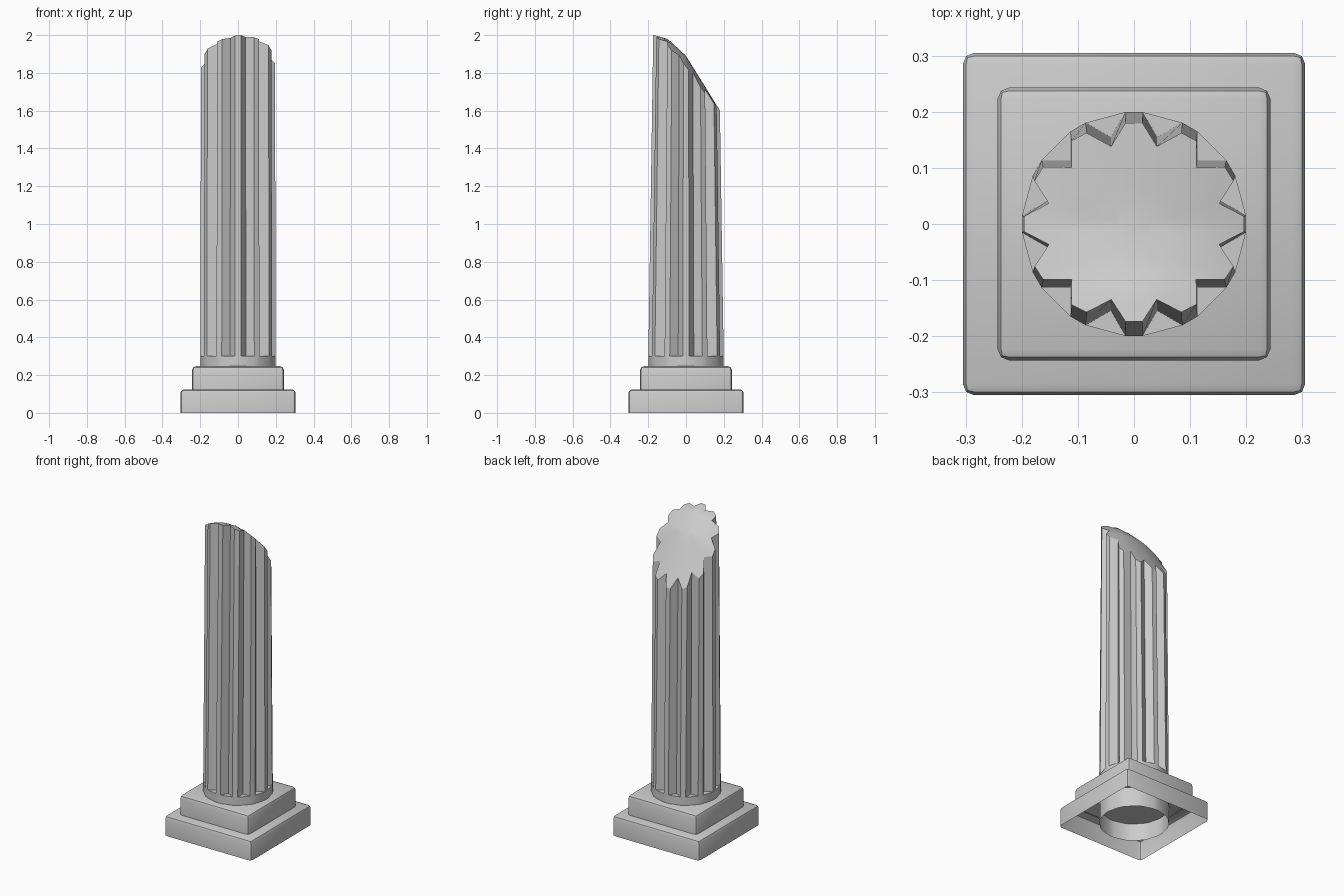
import bpy, bmesh, math

cube = bpy.data.objects.get("Cube")
if cube:
    bpy.data.objects.remove(cube, do_unlink=True)

stone = bpy.data.materials.new("grey stone")
stone.use_nodes = True
GREY = (0.6, 0.6, 0.6, 1)
stone.diffuse_color = GREY
stone.node_tree.nodes["Principled BSDF"].inputs["Base Color"].default_value = GREY

FLUTES = 12
RADIUS, GROOVE = 0.2, 0.16
COLLAR_TOP = 0.3


def finish(bm, name, angle):
    """Turn a bmesh into a named, shaded stone object."""
    mesh = bpy.data.meshes.new(name)
    bm.to_mesh(mesh)
    bm.free()
    mesh.materials.append(stone)
    obj = bpy.data.objects.new(name, mesh)
    bpy.context.collection.objects.link(obj)
    bpy.ops.object.select_all(action="DESELECT")
    obj.select_set(True)
    bpy.context.view_layer.objects.active = obj
    bpy.ops.object.shade_smooth_by_angle(angle=math.radians(angle))
    return obj


def block(name, half, z0, z1):
    """Square plinth step with rounded edges and an open underside."""
    bm = bmesh.new()
    bmesh.ops.create_cube(bm, size=1)
    for v in bm.verts:
        v.co = (v.co.x * 2 * half, v.co.y * 2 * half, z1 if v.co.z > 0 else z0)
    bottom = [f for f in bm.faces if f.normal.z < -0.5]
    bmesh.ops.delete(bm, geom=bottom, context="FACES_ONLY")
    edges = [e for e in bm.edges if not e.is_boundary]
    bmesh.ops.bevel(bm, geom=edges, offset=0.02, segments=2, profile=0.5, affect="EDGES")
    finish(bm, name, 40)


def polar(radius, degrees):
    a = math.radians(degrees)
    return radius * math.cos(a), radius * math.sin(a)


def outline(grooved):
    """Narrow lands around the shaft, with an optional V groove between them."""
    points = []
    step = 360 / FLUTES
    for i in range(FLUTES):
        a = i * step
        points += [polar(RADIUS, a - 4.5), polar(RADIUS, a + 4.5)]
        if grooved:
            points.append(polar(GROOVE, a + step / 2))
    return points


def bridge(bm, low, high):
    n = len(low)
    for i in range(n):
        j = (i + 1) % n
        bm.faces.new((low[i], low[j], high[j], high[i]))


def tapered(x, y, z):
    t = (z - COLLAR_TOP) / (2 - COLLAR_TOP)
    return x * (1 - 0.02 * t), y * (1 - 0.13 * t), z


def break_height(x, y):
    """Rounded slope of the broken top, high at the front, low at the back."""
    profile = [(-0.18, 2.0), (-0.1, 1.98), (0, 1.89), (0.1, 1.73), (0.18, 1.6)]
    y = max(-0.18, min(0.18, y * 0.9))
    for (y0, z0), (y1, z1) in zip(profile, profile[1:]):
        if y <= y1:
            z = z0 + (z1 - z0) * (y - y0) / (y1 - y0)
            break
    return z - 1.6 * x * x + 0.06 * x


# Stepped plinth
block("lower_plinth", 0.305, 0, 0.125)
block("upper_plinth", 0.243, 0.12, 0.247)

# Round collar, running down inside the hollow plinth
bm = bmesh.new()
foot = [bm.verts.new((x, y, 0)) for x, y in outline(False)]
rim = [bm.verts.new((x, y, COLLAR_TOP)) for x, y in outline(False)]
bridge(bm, foot, rim)
bm.faces.new(rim)
finish(bm, "collar", 35)

# Disc closing the collar from below
bm = bmesh.new()
bm.faces.new([bm.verts.new((x, y, 0.11)) for x, y in reversed(outline(False))])
finish(bm, "collar_underside", 35)

# Fluted shaft
shape = outline(True)
bm = bmesh.new()
base = [bm.verts.new((x, y, COLLAR_TOP)) for x, y in shape]
top = [bm.verts.new(tapered(x, y, break_height(x, y))) for x, y in shape]
bridge(bm, base, top)

# Broken top surface, in rings shrinking to the middle
ring = top
for scale in (0.8, 0.6, 0.4, 0.2):
    inner = []
    for x, y in shape:
        x, y = x * scale, y * scale
        inner.append(bm.verts.new(tapered(x, y, break_height(x, y))))
    bridge(bm, ring, inner)
    ring = inner
bm.faces.new(ring)
finish(bm, "broken_fluted_shaft", 28)
